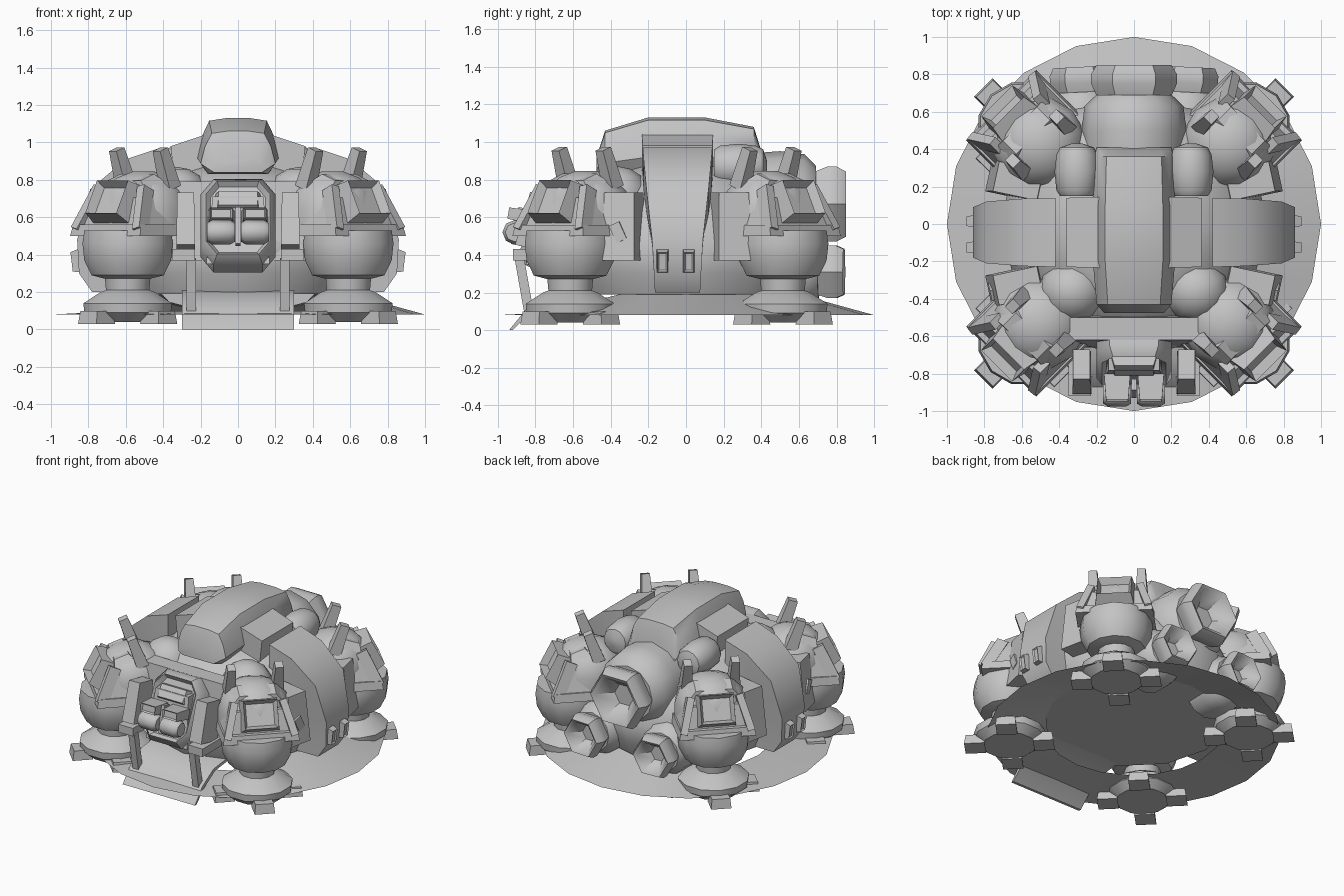
import bpy, bmesh
from math import sin, cos, pi, radians, atan2
from mathutils import Matrix

cube = bpy.data.objects.get("Cube")
if cube:
    bpy.data.objects.remove(cube, do_unlink=True)

GREY = (0.55, 0.55, 0.55, 1)
metal = bpy.data.materials.new("hull_grey")
metal.use_nodes = True
metal.diffuse_color = GREY
metal.node_tree.nodes["Principled BSDF"].inputs["Base Color"].default_value = GREY
parts = []


def at(x, y, z, rx=0, ry=0, rz=0):
    rot = [Matrix.Rotation(radians(a), 4, n) for a, n in ((rz, "Z"), (ry, "Y"), (rx, "X"))]
    return Matrix.Translation((x, y, z)) @ rot[0] @ rot[1] @ rot[2]


def finish(name, bm, place, recess=None):
    """Optionally sink an inset into the topmost local face, then create the object."""
    bmesh.ops.recalc_face_normals(bm, faces=bm.faces)
    if recess:
        bm.faces.ensure_lookup_table()
        face = max(bm.faces, key=lambda f: f.calc_center_median().z)
        bmesh.ops.inset_individual(bm, faces=[face], thickness=recess[0], depth=-recess[1])
    bm.transform(place)
    bmesh.ops.recalc_face_normals(bm, faces=bm.faces)
    mesh = bpy.data.meshes.new(name)
    bm.to_mesh(mesh)
    bm.free()
    mesh.materials.append(metal)
    ob = bpy.data.objects.new(name, mesh)
    bpy.context.collection.objects.link(ob)
    parts.append(ob)


def loft(name, rings, place=Matrix(), recess=None, caps=True):
    bm = bmesh.new()
    loops = [[bm.verts.new(p) for p in ring] for ring in rings]
    n = len(loops[0])
    for a, b in zip(loops, loops[1:]):
        for i in range(n):
            j = (i + 1) % n
            bm.faces.new((a[i], a[j], b[j], b[i]))
    if caps:
        bm.faces.new(loops[0])
        bm.faces.new(loops[-1])
    finish(name, bm, place, recess)


def lathe(name, profile, sides, place=Matrix()):
    loft(name, [[(r * cos(2 * pi * i / sides), r * sin(2 * pi * i / sides), z) for i in range(sides)]
                for r, z in profile], place)


def block(name, size, place, top=(1, 1), recess=None):
    x, y, z = (s / 2 for s in size)
    rings = [[(a * x * t[0], b * y * t[1], h) for a, b in ((-1, -1), (1, -1), (1, 1), (-1, 1))]
             for h, t in ((-z, (1, 1)), (z, top))]
    loft(name, rings, place, recess)


def ball(name, place, radii):
    bm = bmesh.new()
    bmesh.ops.create_uvsphere(bm, u_segments=12, v_segments=8, radius=1)
    bm.transform(Matrix.Diagonal((*radii, 1)))
    finish(name, bm, place)


# Central hull
lathe("main_hull", [(0.64, 0.19), (0.69, 0.3), (0.72, 0.45), (0.62, 0.64), (0.46, 0.8), (0.3, 0.87)], 12)

# Ground skirt, raised towards the rear left
skirt = []
for r in (1, 0.6):
    ring = []
    for i in range(20):
        a = 2 * pi * i / 20
        up = 0.11 if sin(a) + cos(a) > -0.1 else 0.02
        ring.append((r * cos(a), r * sin(a), 0.08 + (up if r < 1 else 0)))
    skirt.append(ring)
loft("ground_skirt", skirt, caps=False)

# Raised roof shell
roof = []
for y, w, low, high in ((-0.475, 0.16, 0.84, 0.92), (-0.43, 0.2, 0.83, 1.06), (-0.2, 0.22, 0.85, 1.13),
                        (0.1, 0.22, 0.85, 1.13), (0.36, 0.21, 0.85, 1.08), (0.41, 0.2, 0.84, 0.92)):
    h = high - low
    half = [(w * 0.8, low), (w, low + h * 0.25), (w * 0.88, low + h * 0.65), (w * 0.7, low + h * 0.95),
            (w * 0.3, high)]
    roof.append([(x, y, z) for x, z in half] + [(-x, y, z) for x, z in reversed(half)])
loft("roof_shell", roof)


def band(name, side, sections):
    """Curved band: each section is (outer x, z, inner x, z, half width)."""
    loft(name, [[(side * xo, -h - 0.045, zo), (side * xo, h - 0.045, zo),
                 (side * xi, h - 0.045, zi), (side * xi, -h - 0.045, zi)]
                for xo, zo, xi, zi, h in sections])


for s, tag in ((1, "left"), (-1, "right")):
    # Side arch, shoulder and vents
    band(tag + "_shoulder", s, [(0.15, 1.05, 0.15, 0.8, 0.19), (0.36, 0.98, 0.34, 0.8, 0.185)])
    band(tag + "_side_arch", s, [(0.42, 0.97, 0.42, 0.8, 0.185), (0.6, 0.91, 0.52, 0.74, 0.18),
                                 (0.79, 0.75, 0.6, 0.62, 0.165), (0.86, 0.48, 0.62, 0.45, 0.135),
                                 (0.85, 0.3, 0.6, 0.3, 0.125), (0.78, 0.2, 0.58, 0.2, 0.12)])
    for y in (-0.125, 0.015):
        block(tag + "_arch_vent", (0.13, 0.065, 0.05), at(s * 0.865, y, 0.365, 0, s * 97, 0), (0.8, 0.8), (0.012, 0.01))

    # Panels beside the arch
    for y, lean in ((-0.33, -1), (0.23, 1)):
        block(tag + "_flank_panel", (0.32, 0.18, 0.36), at(s * 0.62, y, 0.55, 0, 0, s * lean * 12), (0.75, 0.9))
    block(tag + "_flank_hatch", (0.03, 0.06, 0.1), at(s * 0.755, -0.36, 0.52, 25, 0, -s * 12))

    # Upper tanks
    ball(tag + "_front_tank", at(s * 0.33, -0.36, 0.7), (0.18, 0.17, 0.17))
    lathe(tag + "_rear_barrel", [(0.09, 0), (0.11, 0.03), (0.12, 0.13), (0.11, 0.22), (0.09, 0.26), (0.03, 0.28)],
          12, at(s * 0.305, 0.15, 0.87, -90))

    # Cockpit side casings and ramp struts
    block(tag + "_cockpit_casing", (0.1, 0.2, 0.29), at(s * 0.28, -0.78, 0.575, -12), (0.9, 0.8))
    block(tag + "_ramp_strut", (0.05, 0.05, 0.28), at(s * 0.25, -0.86, 0.24, 10))
    block(tag + "_ramp_hinge", (0.12, 0.24, 0.06), at(s * 0.29, -0.8, 0.4))


# Rear engines: rounded bodies with hollow hexagonal nozzles
def engine(name, r, length, place):
    lathe(name + "_body", [(r, 0), (r * 1.04, length * 0.3), (r * 0.98, length * 0.56), (r * 0.75, length * 0.68)],
          12, place)
    lathe(name + "_nozzle", [(r * 0.68, length * 0.6), (r * 0.85, length * 0.8), (r * 0.85, length * 0.9),
                             (r * 0.74, length), (r * 0.62, length * 0.97), (r * 0.3, length * 0.76)],
          6, place)


engine("main_engine", 0.27, 0.5, at(0, 0.35, 0.67, -90))
for s, tag in ((1, "left"), (-1, "right")):
    engine(tag + "_lower_engine", 0.19, 0.42, at(s * 0.27, 0.42, 0.31, -90, 0, -s * 3))

# Cockpit: tilted octagonal frame, nose and window pods
block("cockpit_mount", (0.82, 0.2, 0.42), at(0, -0.56, 0.58), (0.85, 0.6))
block("cockpit_nose", (0.34, 0.34, 0.36), at(0, -0.68, 0.53), (0.8, 0.6))
corner = [(0.2, 0.16), (0.13, 0.25), (-0.13, 0.25), (-0.2, 0.16),
          (-0.2, -0.16), (-0.13, -0.25), (0.13, -0.25), (0.2, -0.16)]
loft("cockpit_frame", [[(x * k, y * k, z) for x, y in corner] for z, k in ((-0.08, 1), (0.03, 1), (0.08, 0.86))],
     at(0, -0.73, 0.565, 65), (0.025, 0.03))
block("cockpit_brow", (0.26, 0.13, 0.08), at(0, -0.75, 0.68, 55), (0.8, 0.7))
for x in (-0.09, 0.09):
    block("upper_window_pod", (0.14, 0.075, 0.14), at(x, -0.875, 0.61, 80), (0.85, 0.8), (0.012, 0.015))
    lathe("lower_window_pod", [(0.05, -0.075), (0.065, -0.05), (0.065, 0.05), (0.05, 0.075)], 8,
          at(x, -0.91, 0.52, 0, 90, 0))
block("window_divider", (0.025, 0.06, 0.2), at(0, -0.88, 0.55, -12))

# Curved entry ramp
ramp = [(-0.55, 0.21), (-0.72, 0.19), (-0.85, 0.11), (-0.94, 0)]
loft("entry_ramp", [[(-0.3, y, z), (0.3, y, z), (0.3, y + 0.02, max(z - 0.02, 0)), (-0.3, y + 0.02, max(z - 0.02, 0))]
                    for y, z in ramp])


# Four leg pods; local +x points away from the hull
def leg_pod(tag, sx, sy):
    base = Matrix.Translation((sx * 0.59, sy * 0.565 - 0.05, 0)) @ Matrix.Rotation(atan2(sy, sx), 4, "Z")

    def here(*a):
        return base @ at(*a)

    lathe(tag + "_foot", [(0.18, 0.04), (0.24, 0.09), (0.245, 0.14), (0.15, 0.2), (0.12, 0.21), (0.13, 0.32)], 12, base)
    for k in range(4):
        block(tag + "_toe", (0.14, 0.14, 0.07), base @ at(0, 0, 0, 0, 0, 90 * k) @ at(0.235, 0, 0.065), (0.85, 0.9))
    lathe(tag + "_ball", [(0.12, 0.27), (0.2, 0.29), (0.24, 0.37), (0.25, 0.46), (0.24, 0.53)], 12, base)

    # Square collar with stepped dome
    block(tag + "_collar", (0.4, 0.53, 0.06), here(-0.03, 0, 0.53), (0.94, 0.96))
    block(tag + "_shoulder", (0.36, 0.49, 0.15), here(-0.05, 0, 0.63), (0.75, 0.8))
    lathe(tag + "_dome", [(0.25, 0.5), (0.25, 0.65), (0.22, 0.74), (0.15, 0.81), (0.06, 0.845)], 12, here(-0.12, 0, 0))

    # Framed square port with visor, braces and prongs
    block(tag + "_port", (0.25, 0.3, 0.2), here(0.07, 0, 0.665, 0, 63, 0), (0.78, 0.78), (0.03, 0.05))
    block(tag + "_visor", (0.15, 0.34, 0.05), here(-0.03, 0, 0.79, 0, 20, 0), (0.7, 0.75))
    for v in (-1, 1):
        block(tag + "_brace", (0.08, 0.05, 0.26), here(0.085, v * 0.2, 0.64, v * 15, -25, 0))
        block(tag + "_prong", (0.085, 0.08, 0.22), here(-0.12, v * 0.165, 0.86, 0, 20, 0), (0.75, 0.7))


for sx, sy, tag in ((1, -1, "front_left"), (-1, -1, "front_right"), (1, 1, "rear_left"), (-1, 1, "rear_right")):
    leg_pod(tag, sx, sy)

# Smooth shading with crisp edges
bpy.ops.object.select_all(action="DESELECT")
for ob in parts:
    ob.select_set(True)
bpy.context.view_layer.objects.active = parts[0]
bpy.ops.object.shade_smooth_by_angle(angle=radians(40))
